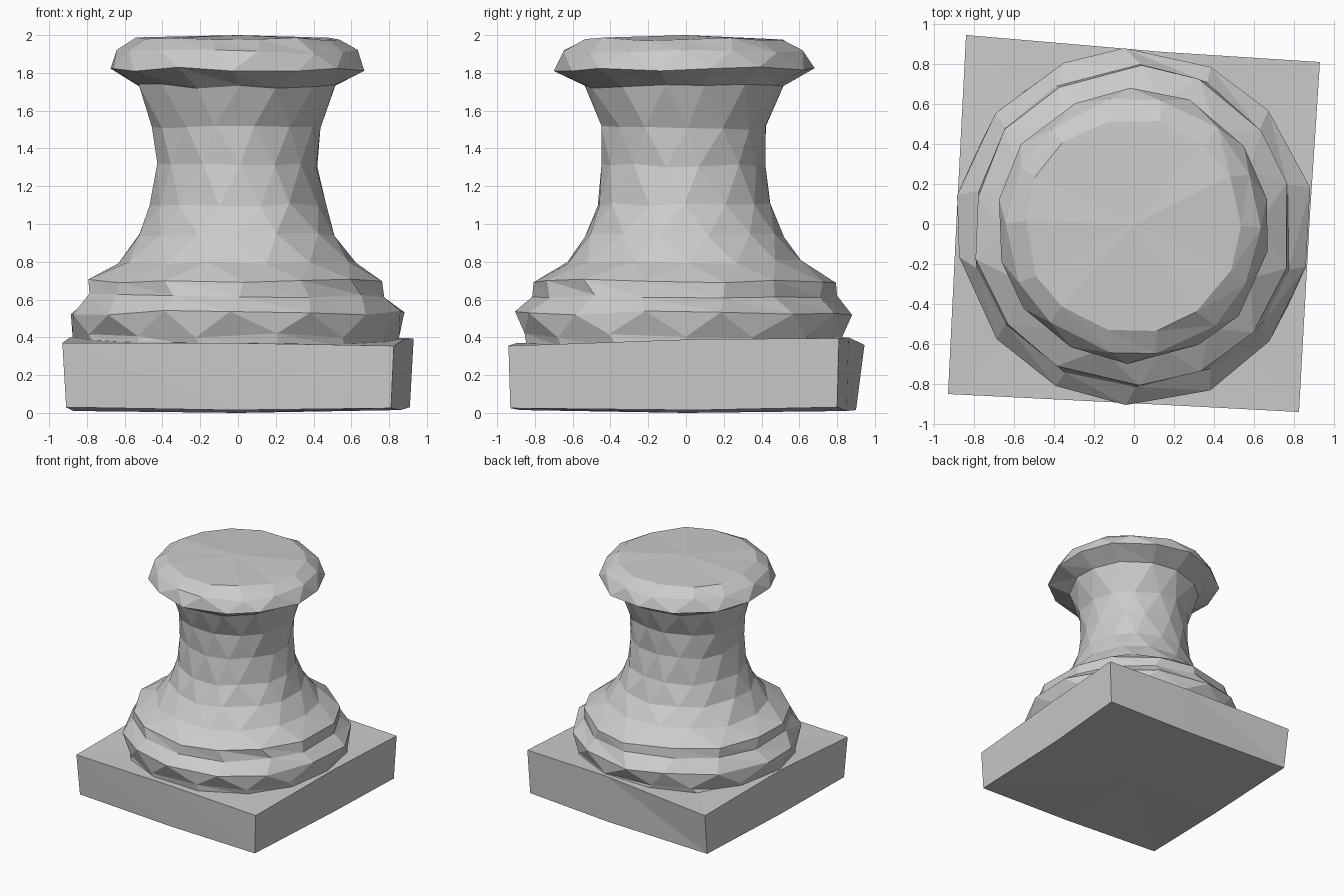
import bpy, bmesh, math, random

if "Cube" in bpy.data.objects:
    bpy.data.objects.remove(bpy.data.objects["Cube"])

random.seed(4)


def finish(bm, name):
    bmesh.ops.recalc_face_normals(bm, faces=bm.faces)
    mesh = bpy.data.meshes.new(name)
    bm.to_mesh(mesh)
    bm.free()
    obj = bpy.data.objects.new(name, mesh)
    bpy.context.collection.objects.link(obj)


def skin(name, rings, offsets, bottom, top):
    """Join equal-sized rings with triangles and close both ends with fans."""
    bm = bmesh.new()
    loops = [[bm.verts.new(p) for p in ring] for ring in rings]
    n = len(loops[0])
    for k in range(len(loops) - 1):
        lo, hi = loops[k], loops[k + 1]
        for i in range(n):
            j = (i + 1) % n
            if offsets[k] <= offsets[k + 1]:
                tris = ((lo[i], lo[j], hi[i]), (lo[j], hi[j], hi[i]))
            else:
                tris = ((lo[i], hi[j], hi[i]), (lo[i], lo[j], hi[j]))
            for t in tris:
                bm.faces.new(t)
    for loop, centre in ((loops[0], bottom), (loops[-1], top)):
        c = bm.verts.new(centre)
        for i in range(n):
            bm.faces.new((loop[i], loop[(i + 1) % n], c))
    finish(bm, name)


# Worn, slightly twisted square plinth: corners alternate with edge midpoints
top_ring = [(-0.93, -0.85, 0.37), (-0.03, -0.895, 0.37), (0.825, -0.94, 0.355),
            (0.88, 0.05, 0.39), (0.93, 0.81, 0.395), (0.15, 0.86, 0.40),
            (-0.84, 0.945, 0.36), (-0.89, -0.03, 0.40)]
low_ring = [(-0.91, -0.83, 0.03), (-0.03, -0.88, 0.015), (0.81, -0.93, 0.025),
            (0.86, 0.05, 0.015), (0.91, 0.80, 0.03), (0.15, 0.85, 0.01),
            (-0.83, 0.90, 0.015), (-0.87, -0.03, 0.01)]
skin("plinth", [low_ring, top_ring], [0, 0], (0, 0, 0), (0, 0, 0.385))

# Faceted column: height, radius, half-step stagger of each ring
profile = [(0.34, 0.86, 0), (0.41, 0.86, 0), (0.53, 0.895, 1), (0.62, 0.80, 1),
           (0.70, 0.795, 1), (0.80, 0.635, 0), (0.94, 0.53, 1), (1.10, 0.465, 0),
           (1.31, 0.435, 1), (1.51, 0.445, 0), (1.73, 0.525, 1),
           (1.82, 0.685, 1), (1.91, 0.64, 0), (1.98, 0.54, 0)]
SIDES = 14
rings = []
for z, r, off in profile:
    ring = []
    for i in range(SIDES):
        a = 2 * math.pi * (i + 0.5 * off + random.uniform(-0.12, 0.12)) / SIDES
        rr = r * random.uniform(0.985, 1.015)
        ring.append((rr * math.cos(a) - 0.005, rr * math.sin(a) - 0.01,
                     z + random.uniform(-0.012, 0.012)))
    rings.append(ring)
skin("column", rings, [p[2] for p in profile], (0, 0, 0.34), (0, 0, 2.0))
